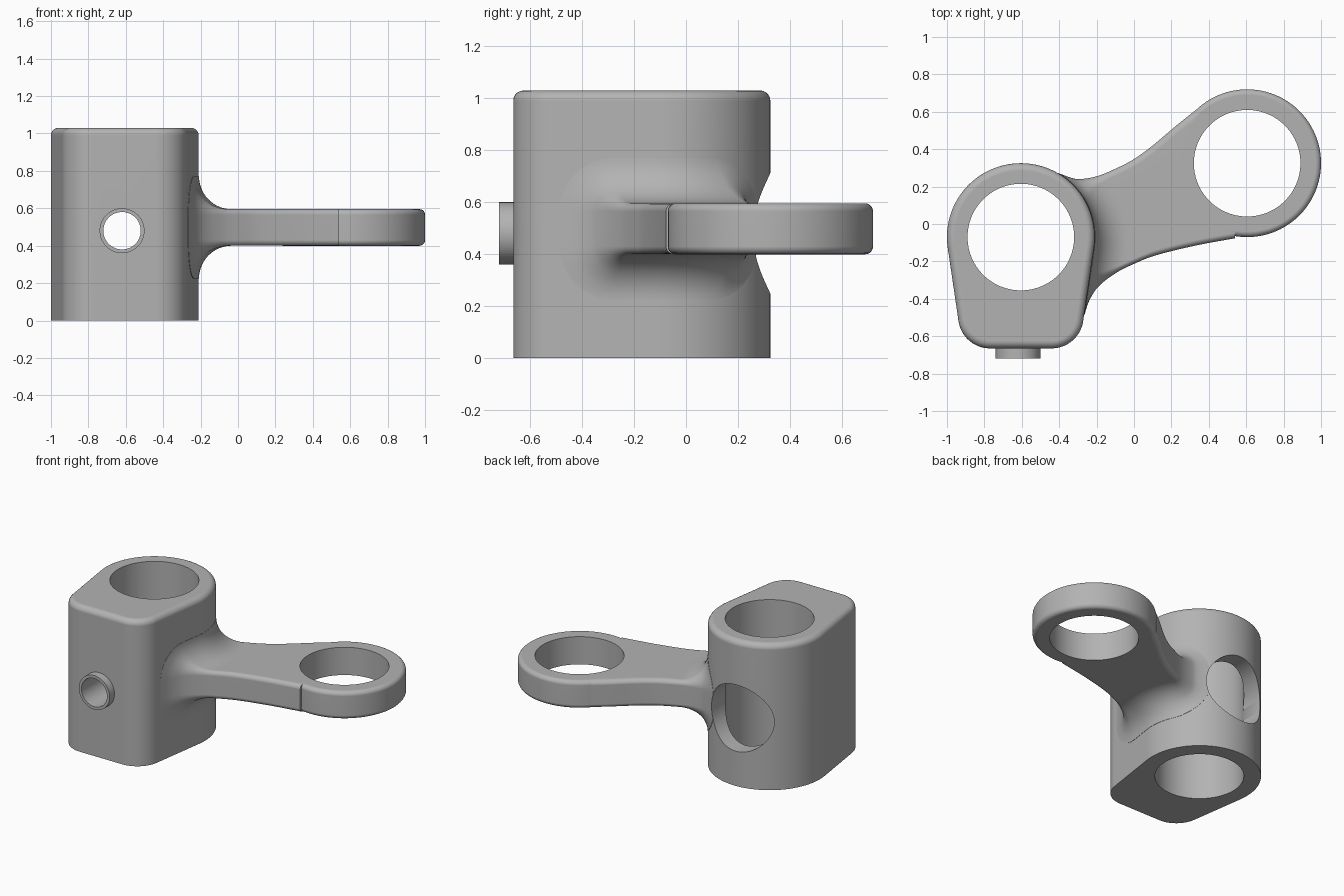
import bpy, bmesh, math
from mathutils import Matrix, Vector

if "Cube" in bpy.data.objects:
    bpy.data.objects.remove(bpy.data.objects["Cube"])

CX, CY, R_OUT, R_BORE = -0.605, -0.07, 0.395, 0.285   # upright sleeve
EX, EY = 0.605, 0.325                                # end ring centre
ARM_Z, ARM_H, FILLET, EDGE = 0.4975, 0.0975, 0.175, 0.03
TILT = math.radians(8.35)                            # taper of the sleeve sides

metal = bpy.data.materials.new("plain_grey")
metal.use_nodes = True
grey = (0.45, 0.45, 0.45, 1)
metal.diffuse_color = grey
metal.node_tree.nodes["Principled BSDF"].inputs["Base Color"].default_value = grey


def finish(name, bm):
    bmesh.ops.recalc_face_normals(bm, faces=bm.faces[:])
    mesh = bpy.data.meshes.new(name)
    bm.to_mesh(mesh)
    bm.free()
    mesh.materials.append(metal)
    ob = bpy.data.objects.new(name, mesh)
    bpy.context.collection.objects.link(ob)
    return ob


def arc(x, y, r, a0, a1, n):
    return [(x + r * math.cos(a0 + (a1 - a0) * i / n),
             y + r * math.sin(a0 + (a1 - a0) * i / n)) for i in range(n + 1)]


def prism(name, outline, z0, z1, round_at=(), radius=0.0):
    """Extruded outline, with the rims at the listed heights rounded."""
    bm = bmesh.new()
    base = bm.faces.new([bm.verts.new((x, y, z0)) for x, y in outline])
    new = bmesh.ops.extrude_face_region(bm, geom=[base])["geom"]
    bmesh.ops.translate(bm, vec=(0, 0, z1 - z0),
                        verts=[v for v in new if isinstance(v, bmesh.types.BMVert)])
    bmesh.ops.recalc_face_normals(bm, faces=bm.faces[:])
    rims = [e for e in bm.edges if any(
        all(abs(v.co.z - z) < 1e-5 for v in e.verts) for z in round_at)]
    if rims:
        bmesh.ops.bevel(bm, geom=rims, offset=radius, segments=5,
                        profile=0.5, affect='EDGES')
    return finish(name, bm)


def rod(name, x, z, r, y0, y1):
    """Cylinder running front to back."""
    bm = bmesh.new()
    place = Matrix.Translation((x, (y0 + y1) / 2, z)) @ Matrix.Rotation(math.pi / 2, 4, 'X')
    bmesh.ops.create_cone(bm, cap_ends=True, segments=72, radius1=r, radius2=r,
                          depth=y1 - y0, matrix=place)
    return finish(name, bm)


def smooth_curve(keys):
    """Smooth interpolation through (distance, value) keys."""
    def slope(i):
        a, b = keys[max(i - 1, 0)], keys[min(i + 1, len(keys) - 1)]
        return (b[1] - a[1]) / (b[0] - a[0])

    def value(d):
        i = 0
        while i < len(keys) - 2 and d > keys[i + 1][0]:
            i += 1
        (d0, v0), (d1, v1) = keys[i], keys[i + 1]
        w = d1 - d0
        t = min(max((d - d0) / w, 0), 1)
        return (v0 * (1 + 2 * t) * (1 - t) ** 2 + w * slope(i) * t * (1 - t) ** 2
                + v1 * t * t * (3 - 2 * t) + w * slope(i + 1) * t * t * (t - 1))
    return value


# Arm edges, by distance from the sleeve wall
back_edge = smooth_curve([(0, 0.275), (0.015, 0.252), (0.04, 0.24), (0.124, 0.255),
                          (0.228, 0.295), (0.336, 0.345), (0.464, 0.42),
                          (0.626, 0.525), (0.786, 0.625)])
front_edge = smooth_curve([(0, -0.5), (0.013, -0.42), (0.05, -0.34), (0.139, -0.26),
                           (0.231, -0.21), (0.325, -0.17), (0.518, -0.12),
                           (0.712, -0.083), (0.8, -0.07)])


def wall_x(y, d):
    """x of the sleeve's side wall, pushed outward by d."""
    r, ry = R_OUT + d, y - CY
    if ry < -r * math.sin(TILT):
        return CX + (r + ry * math.sin(TILT)) / math.cos(TILT)
    return CX + math.sqrt(max(r * r - ry * ry, 0))


def arm_section(d, grow):
    lo, hi, rz = front_edge(d), back_edge(d), EDGE + grow
    r_lo, r_hi = rz, EDGE + 0.8 * grow
    pts = []
    for quarter in range(4):
        at_back = quarter in (0, 3)
        r = r_hi if at_back else r_lo
        yc = hi - r_hi if at_back else lo + r_lo
        zc = (ARM_H - EDGE) * (1 if quarter < 2 else -1)
        for i in range(9):
            a = (quarter + i / 8) * math.pi / 2
            pts.append((yc + r * math.cos(a), zc + rz * math.sin(a)))
        if quarter in (0, 2):                      # flat top and bottom
            ya, yb = hi - r_hi, lo + r_lo
            if quarter == 2:
                ya, yb = yb, ya
            z = pts[-1][1]
            pts += [(ya + (yb - ya) * i / 10, z) for i in range(1, 10)]
    return [Vector((wall_x(y, d), y, ARM_Z + z)) for y, z in pts]


def build_arm():
    sections = []
    for i in range(17):                            # flared root
        a = math.pi / 2 * (1 - i / 16)
        sections.append(arm_section(FILLET * (1 - math.sin(a)) + 0.002,
                                    FILLET * (1 - math.cos(a))))
    for i in range(1, 25):                         # plain arm
        sections.append(arm_section(FILLET + (0.75 - FILLET) * i / 24, 0))
    axis = Vector((CX, CY, 0))                     # root sunk into the sleeve wall
    sink = Matrix.Diagonal((0.9, 0.9, 1))
    sections.insert(0, [axis + sink @ (p - axis) for p in sections[0]])
    bm = bmesh.new()
    rings = [[bm.verts.new(p) for p in s] for s in sections]
    for a, b in zip(rings, rings[1:]):
        for i in range(len(a)):
            j = (i + 1) % len(a)
            bm.faces.new((a[i], a[j], b[j], b[i]))
    bm.faces.new(rings[0])
    bm.faces.new(rings[-1])
    return finish("arm", bm)


# Sleeve outline: large round back, narrower front with two round corners
dx, yf, rc = 0.165, CY - 0.425, 0.17
outline = (arc(CX, CY, R_OUT, -TILT, math.pi + TILT, 72)
           + arc(CX - dx, yf, rc, math.pi + TILT, 1.5 * math.pi, 14)
           + arc(CX + dx, yf, rc, 1.5 * math.pi, 2 * math.pi - TILT, 14))
bracket = prism("bracket", outline, 0, 1.03, (1.03,), 0.04)

# Solid parts to join
z0, z1 = ARM_Z - ARM_H - 0.0005, ARM_Z + ARM_H + 0.0005
ring = prism("end_ring", arc(EX, EY, R_OUT, 0, math.tau, 96)[:-1], z0, z1, (z0, z1), EDGE)
solids = [build_arm(), ring, rod("front_boss", -0.62, 0.48, 0.12, -0.72, -0.6)]

# Holes to cut
holes = [prism("sleeve_bore", arc(CX, CY, R_BORE, 0, math.tau, 96)[:-1], -0.2, 1.3),
         prism("ring_bore", arc(EX, EY, R_BORE, 0, math.tau, 96)[:-1], 0.2, 0.8),
         rod("boss_hole", -0.62, 0.48, 0.1, -0.9, -0.1),
         rod("rear_window", -0.62, 0.48, 0.235, -0.05, 0.6)]

bpy.ops.object.select_all(action='DESELECT')
bpy.context.view_layer.objects.active = bracket
bracket.select_set(True)
for part in solids + holes:
    mod = bracket.modifiers.new(part.name, 'BOOLEAN')
    mod.operation = 'UNION' if part in solids else 'DIFFERENCE'
    mod.solver = 'EXACT'
    mod.object = part
    bpy.ops.object.modifier_apply(modifier=mod.name)
for part in solids + holes:
    bpy.data.objects.remove(part)

# One material and smooth shading with crisp rims
bracket.data.materials.clear()
bracket.data.materials.append(metal)
for face in bracket.data.polygons:
    face.material_index = 0
bpy.ops.object.shade_smooth_by_angle(angle=math.radians(30))
weighted = bracket.modifiers.new("even_shading", 'WEIGHTED_NORMAL')
weighted.keep_sharp = True
